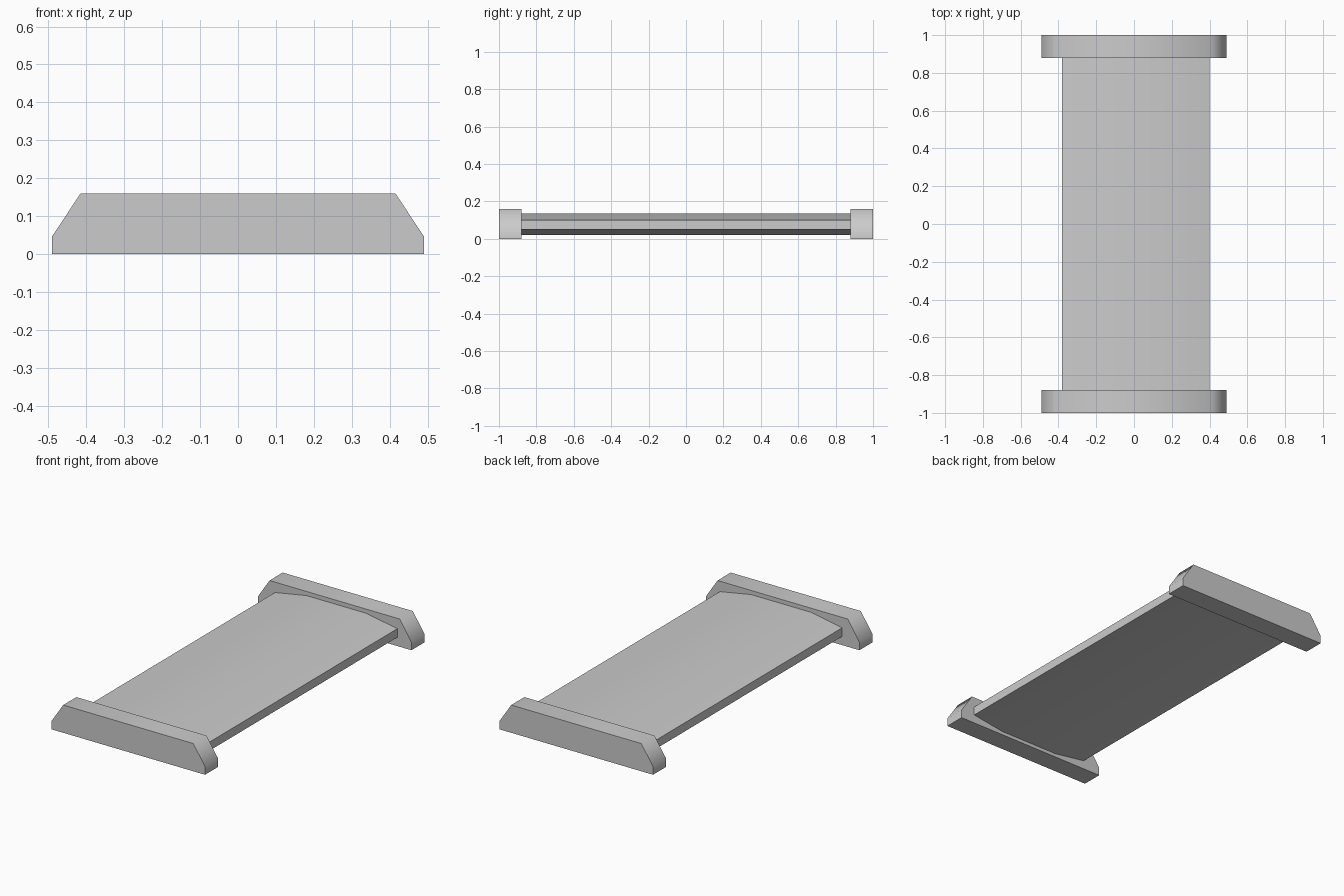
import bpy
import bmesh
import math

cube = bpy.data.objects.get("Cube")
if cube:
    bpy.data.objects.remove(cube, do_unlink=True)

grey = bpy.data.materials.new("light_grey")
grey.use_nodes = True
grey.diffuse_color = (0.6, 0.6, 0.6, 1)
grey.node_tree.nodes["Principled BSDF"].inputs["Base Color"].default_value = (0.6, 0.6, 0.6, 1)


def extrude_profile(name, half, y0, y1, smooth_angle, x_offset=0):
    """Mirror a half profile of (x, z) points in x and extrude it along y."""
    outline = half + [(-x, z) for x, z in reversed(half)]
    bm = bmesh.new()
    face = bm.faces.new([bm.verts.new((x + x_offset, y0, z)) for x, z in outline])
    moved = bmesh.ops.extrude_face_region(bm, geom=[face])["geom"]
    verts = [v for v in moved if isinstance(v, bmesh.types.BMVert)]
    bmesh.ops.translate(bm, verts=verts, vec=(0, y1 - y0, 0))
    bmesh.ops.recalc_face_normals(bm, faces=bm.faces)
    mesh = bpy.data.meshes.new(name)
    bm.to_mesh(mesh)
    bm.free()
    mesh.materials.append(grey)
    obj = bpy.data.objects.new(name, mesh)
    bpy.context.collection.objects.link(obj)
    bpy.ops.object.select_all(action='DESELECT')
    obj.select_set(True)
    bpy.context.view_layer.objects.active = obj
    bpy.ops.object.shade_smooth_by_angle(angle=math.radians(smooth_angle))
    return obj


# End plates with chamfered upper corners
plate = [(0.49, 0), (0.49, 0.047), (0.415, 0.16)]
extrude_profile("front_end_plate", plate, -1, -0.88, 60)
extrude_profile("back_end_plate", plate, 0.88, 1, 60)

# Long panel, gently bowed above and below, set slightly off centre
panel = [(0.19, 0.02), (0.39, 0.05), (0.39, 0.1), (0.19, 0.136)]
extrude_profile("bowed_panel", panel, -0.885, 0.885, 40, x_offset=0.01)
